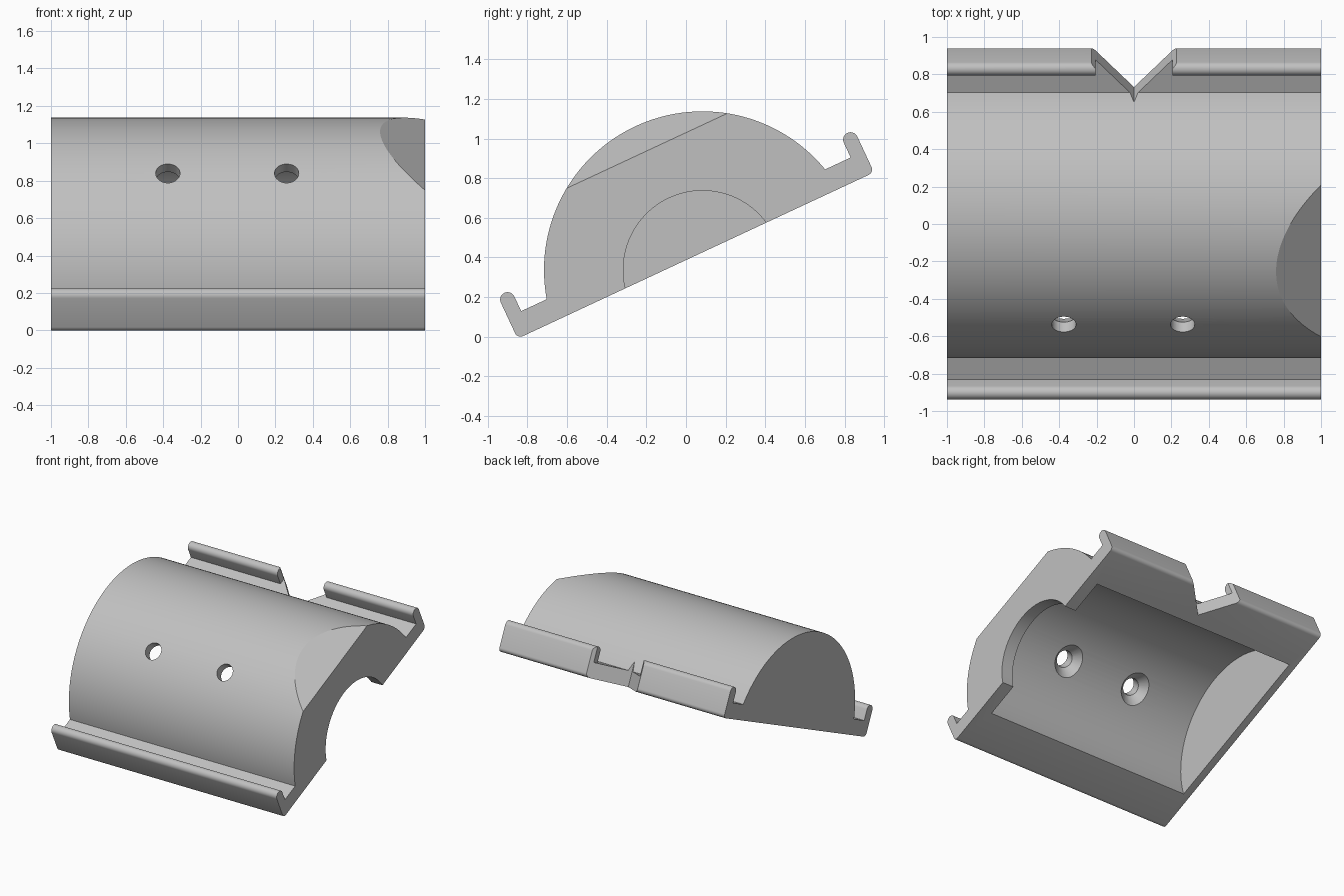
import bpy, bmesh, math
from mathutils import Matrix, Vector

if "Cube" in bpy.data.objects:
    bpy.data.objects.remove(bpy.data.objects["Cube"], do_unlink=True)

TILT = math.radians(25)      # slope of the flat underside
HALF = 0.9925                # half width across the rails
AXIS_V = -0.08               # cylinder axis, just under the underside
R_OUT, R_CAVITY, R_BORE = 0.8, 0.67, 0.4
RAIL, LEDGE = 0.075, 0.118

grey = bpy.data.materials.new("plain_grey")
grey.use_nodes = True
colour = (0.53, 0.53, 0.53, 1)
grey.diffuse_color = colour
grey.node_tree.nodes["Principled BSDF"].inputs["Base Color"].default_value = colour


def arc(cx, cy, r, a0, a1, n):
    return [(cx + r * math.cos(math.radians(a0 + (a1 - a0) * i / n)),
             cy + r * math.sin(math.radians(a0 + (a1 - a0) * i / n)))
            for i in range(n + 1)]


def finish(name, bm):
    bmesh.ops.recalc_face_normals(bm, faces=bm.faces)
    mesh = bpy.data.meshes.new(name)
    bm.to_mesh(mesh)
    bm.free()
    mesh.materials.append(grey)
    ob = bpy.data.objects.new(name, mesh)
    bpy.context.collection.objects.link(ob)
    return ob


def prism(name, pts, place, lo, hi):
    """Extrude a 2D outline; place(a, b, t) gives the 3D position."""
    bm = bmesh.new()
    face = bm.faces.new([bm.verts.new(place(a, b, lo)) for a, b in pts])
    top = bmesh.ops.extrude_face_region(bm, geom=[face])["geom"]
    move = Vector(place(0, 0, hi)) - Vector(place(0, 0, lo))
    bmesh.ops.translate(bm, vec=move, verts=[v for v in top if isinstance(v, bmesh.types.BMVert)])
    return finish(name, bm)


def along_x(a, b, t):
    return (t, a, b)


def along_v(a, b, t):
    return (a, b, t)


def along_y(a, b, t):
    return (a, t, b)


def radial_cone(name, x, r0, r1, d0, d1):
    """Cone on a radius of the shell, from distance d0 to d1."""
    bm = bmesh.new()
    m = (Matrix.Translation((x, 0, AXIS_V)) @ Matrix.Rotation(math.radians(26), 4, 'X')
         @ Matrix.Translation((0, 0, (d0 + d1) / 2)))
    bmesh.ops.create_cone(bm, cap_ends=True, segments=40, radius1=r0, radius2=r1,
                          depth=d1 - d0, matrix=m)
    return finish(name, bm)


# Half shell with a hooked rail on both sides
start = math.degrees(math.asin((LEDGE - AXIS_V) / R_OUT))
side = arc(HALF - 0.03, 0.03, 0.03, -90, 0, 6)
side += arc(HALF - RAIL / 2, 0.2, RAIL / 2, 0, 180, 14)
side.append((HALF - RAIL, LEDGE))
outline = side + arc(0, AXIS_V, R_OUT, start, 180 - start, 96)
outline += [(-s, v) for s, v in reversed(side)]
body = prism("half_shell_bracket", outline, along_x, -1, 1)

# Cavity, end bore, sloped end cut, rail notch, rail gap
cutters = [
    prism("cavity_cutter", arc(0, AXIS_V, R_CAVITY, 0, 357, 119), along_x, -0.94, 0.9),
    prism("bore_cutter", arc(0, AXIS_V, R_BORE, 0, 356, 89), along_x, 0.85, 1.1),
    prism("slope_cutter", [(0.7, 0.754), (1.1, 0.526), (1.1, 0.95), (0.7, 0.95)],
          along_y, -0.8, 0.8),
    prism("notch_cutter", [(0, 0.753), (0.275, HALF + 0.05), (-0.275, HALF + 0.05)],
          along_v, -0.1, 0.4),
    prism("rail_gap_cutter", [(-0.205, 0.85), (0.205, 0.85), (0.205, HALF + 0.1),
                              (-0.205, HALF + 0.1)], along_v, LEDGE, 0.4),
]
# Countersunk screw holes
for x in (-0.375, 0.26):
    cutters.append(radial_cone("hole_cutter", x, 0.065, 0.065, 0.5, 0.95))
    cutters.append(radial_cone("countersink_cutter", x, 0.157, 0.061, 0.62, 0.735))

bpy.context.view_layer.objects.active = body
for cutter in cutters:
    cutter.hide_render = True
    mod = body.modifiers.new(cutter.name, 'BOOLEAN')
    mod.operation = 'DIFFERENCE'
    mod.solver = 'EXACT'
    mod.object = cutter
    bpy.ops.object.modifier_apply(modifier=mod.name)
    bpy.data.objects.remove(cutter, do_unlink=True)

# Tilt the whole part onto its front edge
tilt = Matrix.Rotation(TILT, 4, 'X') @ Matrix.Translation((0, HALF, 0))
body.data.transform(Matrix.Translation((0, -0.85, -0.01)) @ tilt)

bpy.ops.object.select_all(action='DESELECT')
body.select_set(True)
bpy.ops.object.shade_smooth_by_angle(angle=math.radians(25))
